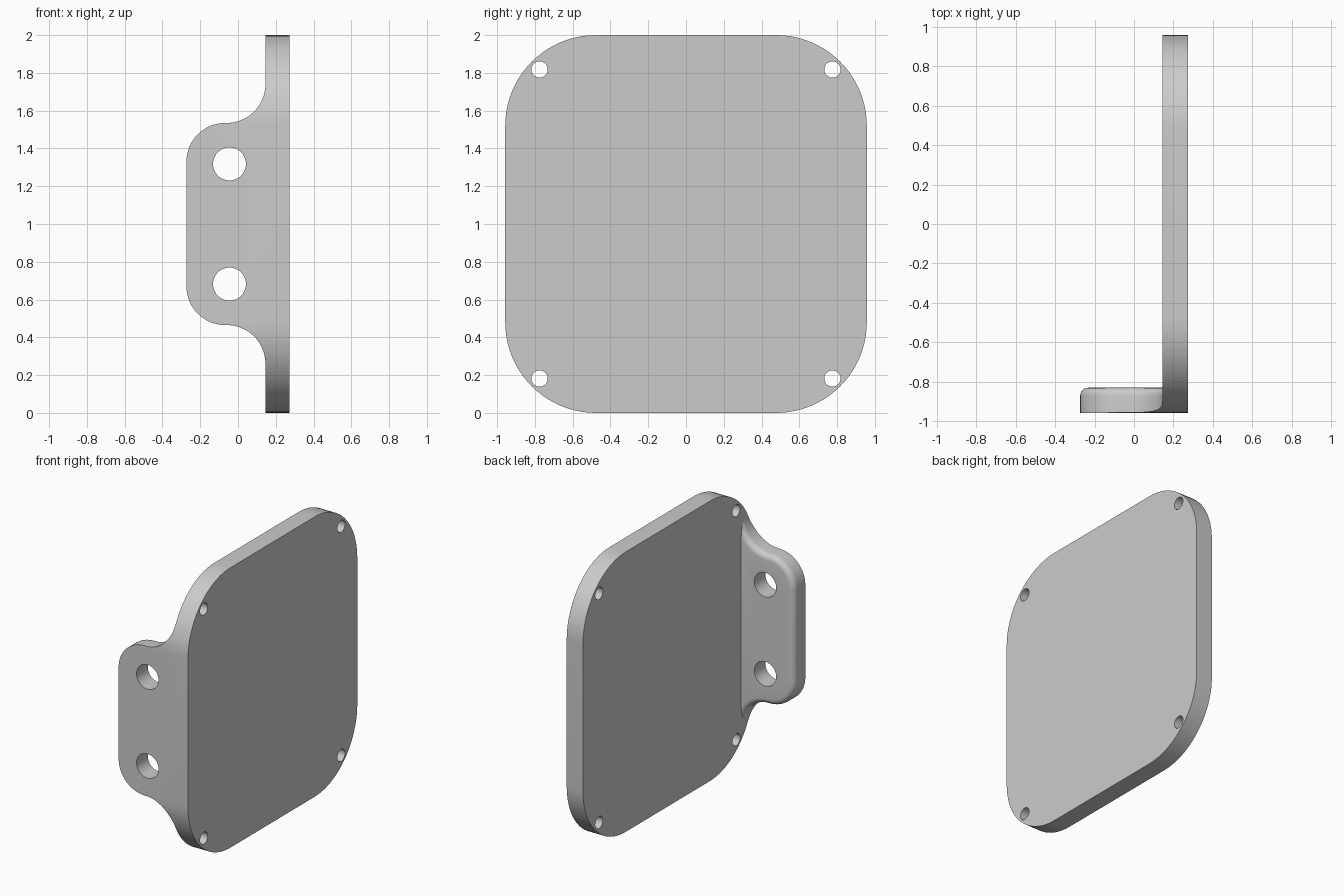
import bpy, bmesh, math
from mathutils import Vector

cube = bpy.data.objects.get("Cube")
if cube:
    bpy.data.objects.remove(cube, do_unlink=True)

HALF_X, HALF_Y, MID_Z = 0.273, 0.957, 1.0
PLATE_IN = 0.145          # inner face of the plate
TAB_BACK = -0.83          # back face of the tab

grey = bpy.data.materials.new("light_grey")
grey.use_nodes = True
grey.diffuse_color = (0.6, 0.6, 0.6, 1)
grey.node_tree.nodes["Principled BSDF"].inputs["Base Color"].default_value = (0.6, 0.6, 0.6, 1)


def arc(cx, cy, r, start, end, steps=20):
    angles = [math.radians(start + (end - start) * i / steps) for i in range(steps + 1)]
    return [(cx + r * math.cos(a), cy + r * math.sin(a)) for a in angles]


def prism(name, points, axis, low, high, round_edge=None, radius=0.04):
    """Extrude a closed profile along axis; optionally round chosen edges."""
    def place(p, d):
        return Vector((d, p[0], p[1])) if axis == "x" else Vector((p[0], d, p[1]))
    bm = bmesh.new()
    face = bm.faces.new([bm.verts.new(place(p, low)) for p in points])
    new = bmesh.ops.extrude_face_region(bm, geom=[face])["geom"]
    shift = place((0, 0), high - low)
    bmesh.ops.translate(bm, vec=shift, verts=[v for v in new if isinstance(v, bmesh.types.BMVert)])
    bmesh.ops.recalc_face_normals(bm, faces=bm.faces)
    if round_edge:
        bmesh.ops.bevel(bm, geom=[e for e in bm.edges if round_edge(e)], offset=radius,
                        segments=6, profile=0.5, affect="EDGES", clamp_overlap=False)
        bmesh.ops.recalc_face_normals(bm, faces=bm.faces)
    mesh = bpy.data.meshes.new(name)
    bm.to_mesh(mesh)
    bm.free()
    mesh.materials.append(grey)
    obj = bpy.data.objects.new(name, mesh)
    bpy.context.collection.objects.link(obj)
    return obj


def combine(target, tool, operation):
    tool.hide_render = True
    mod = target.modifiers.new(operation.title(), "BOOLEAN")
    mod.operation, mod.object, mod.solver = operation, tool, "EXACT"
    bpy.context.view_layer.objects.active = target
    bpy.ops.object.modifier_apply(modifier=mod.name)
    bpy.data.objects.remove(tool, do_unlink=True)


# Oversized slab, trimmed to the rounded outline further down
bracket = prism("mounting_plate", [(-1.2, -0.2), (1.2, -0.2), (1.2, 2.2), (-1.2, 2.2)],
                "x", PLATE_IN, HALF_X)

# Side tab: flared root, rounded tip, mirrored about mid height
R = 0.205
upper = [(0.24, 1.74)]
upper += arc(PLATE_IN - R, 1.74, R, 0, -90)
upper += arc(-HALF_X + R, 1.33, R, 90, 180)
lower = [(x, 2 * MID_Z - z) for x, z in reversed(upper)]


def back_rim(edge):
    on_back = all(abs(v.co.y - TAB_BACK) < 1e-4 for v in edge.verts)
    return on_back and all(v.co.x < PLATE_IN + 0.01 for v in edge.verts)


tab = prism("side_tab", upper + lower, "y", -1.1, TAB_BACK, back_rim)
combine(bracket, tab, "UNION")

# Rounded square outline trims both the plate and the root of the tab
C = 0.48
outline = []
for sy, sz, start in ((1, 1, 0), (-1, 1, 90), (-1, -1, 180), (1, -1, 270)):
    outline += arc(sy * (HALF_Y - C), MID_Z + sz * (1 - C), C, start, start + 90)
combine(bracket, prism("outline_trim", outline, "x", -0.5, 0.5), "INTERSECT")

# Corner screw holes and tab bolt holes
for side in (-1, 1):
    for y in (-0.775, 0.775):
        hole = arc(y, MID_Z + side * 0.818, 0.043, 0, 348.75, 31)
        combine(bracket, prism("screw_hole", hole, "x", 0, 0.5), "DIFFERENCE")
    hole = arc(-0.045, MID_Z + side * 0.318, 0.087, 0, 352.5, 47)
    combine(bracket, prism("bolt_hole", hole, "y", -1.2, -0.7), "DIFFERENCE")

# Smooth curved walls, crisp edges
bpy.ops.object.select_all(action="DESELECT")
bracket.select_set(True)
bpy.context.view_layer.objects.active = bracket
bpy.ops.object.shade_smooth_by_angle(angle=math.radians(30))
